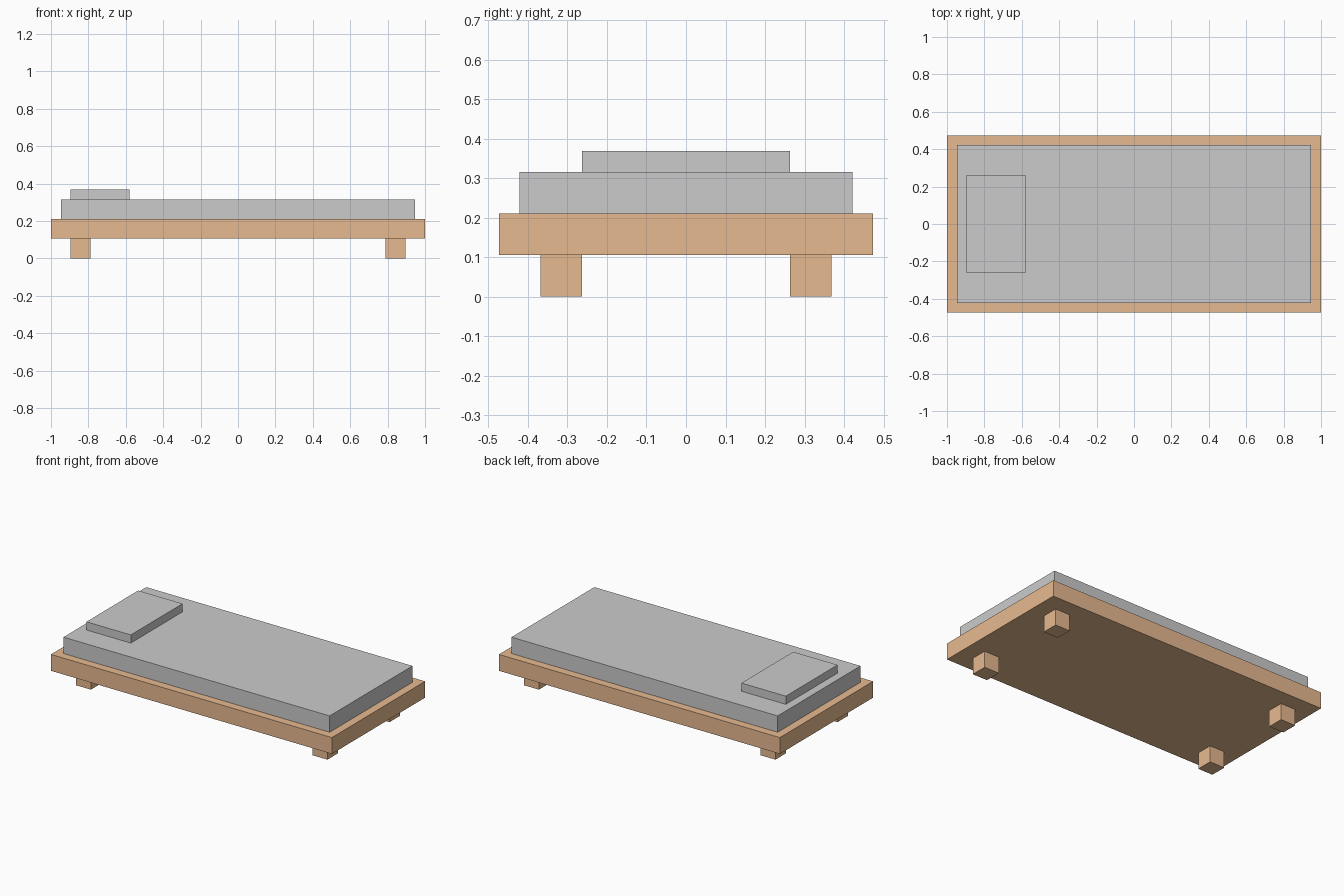
import bpy

if "Cube" in bpy.data.objects:
    bpy.data.objects.remove(bpy.data.objects["Cube"])

U = 2 / 19  # model module: the bed is 19 units long

wood = bpy.data.materials.new("wood")
wood.diffuse_color = (0.8, 0.49, 0.28, 1)
wood.use_nodes = True
wood.node_tree.nodes["Principled BSDF"].inputs["Base Color"].default_value = wood.diffuse_color


def box(name, x, y, z, material=None):
    """Box spanning the given (min, max) ranges, in modules."""
    ranges = (x, y, z)
    bpy.ops.mesh.primitive_cube_add(size=1, location=[(a + b) / 2 * U for a, b in ranges])
    obj = bpy.context.object
    obj.name = name
    obj.scale = [(b - a) * U for a, b in ranges]
    bpy.ops.object.transform_apply(location=False, rotation=False, scale=True)
    if material:
        obj.data.materials.append(material)
    return obj


# Wooden base, mattress and pillow, stacked
box("bed_frame", (-9.5, 9.5), (-4.5, 4.5), (1, 2), wood)
box("mattress", (-9, 9), (-4, 4), (2, 3))
box("pillow", (-8.5, -5.5), (-2.5, 2.5), (3, 3.5))

# Four short square legs
for sx, side in ((-1, "left"), (1, "right")):
    for sy, end in ((-1, "front"), (1, "back")):
        cx, cy = sx * 8, sy * 3
        box(f"{end}_{side}_leg", (cx - 0.5, cx + 0.5), (cy - 0.5, cy + 0.5), (0, 1), wood)
